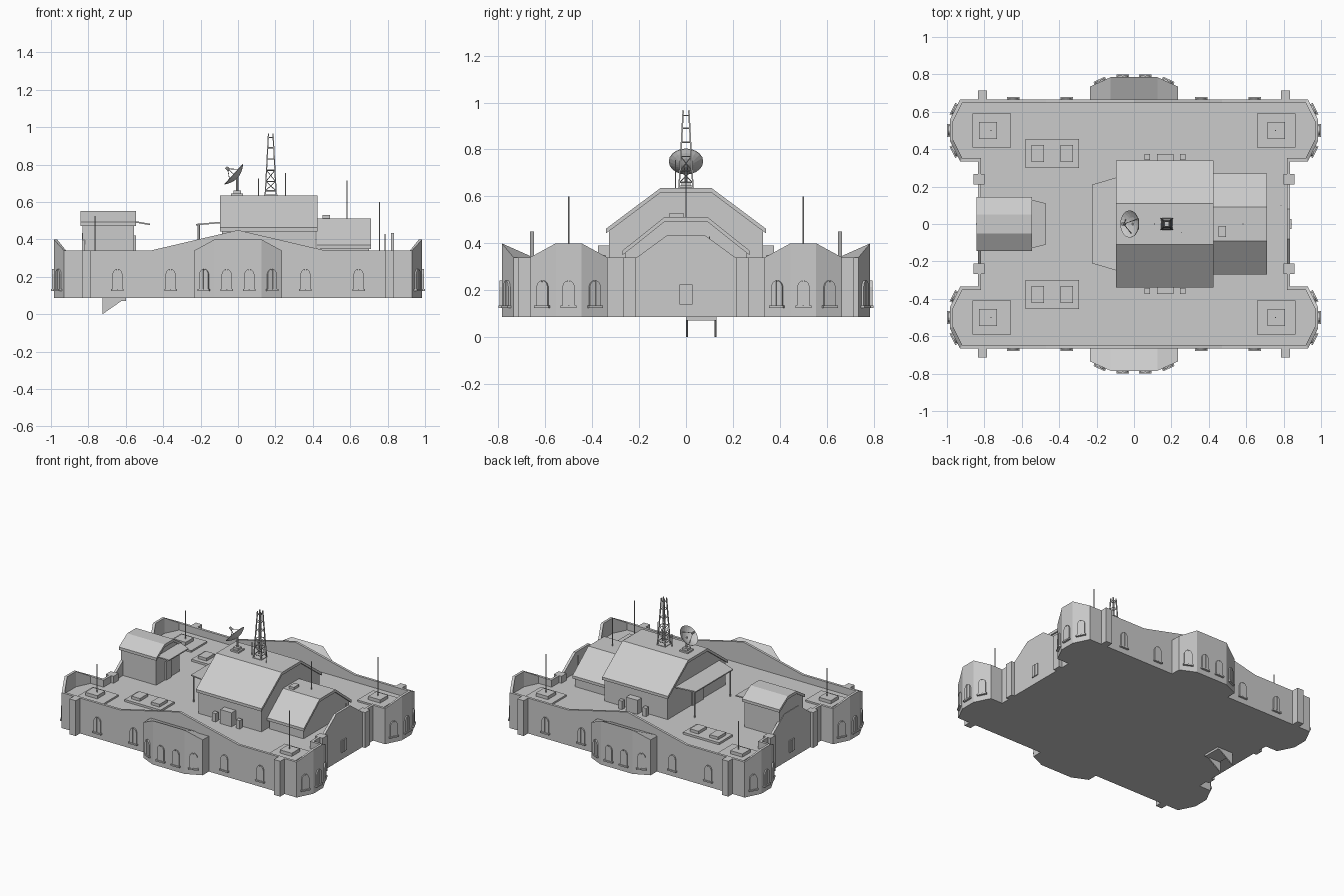
import bpy, bmesh, math
from mathutils import Vector, Matrix

if "Cube" in bpy.data.objects:
    bpy.data.objects.remove(bpy.data.objects["Cube"])

BASE, DECK = 0.087, 0.29


def loft(name, rings, closed=False):
    """Join rings of equal point count; cap the ends unless closed."""
    bm = bmesh.new()
    rows = [[bm.verts.new(p) for p in r] for r in rings]
    n = len(rows[0])
    pairs = list(zip(rows, rows[1:])) + ([(rows[-1], rows[0])] if closed else [])
    for a, b in pairs:
        for i in range(n):
            bm.faces.new((a[i], a[(i + 1) % n], b[(i + 1) % n], b[i]))
    if not closed:
        bm.faces.new(rows[0])
        bm.faces.new(rows[-1])
    bmesh.ops.recalc_face_normals(bm, faces=bm.faces)
    me = bpy.data.meshes.new(name)
    bm.to_mesh(me)
    bm.free()
    ob = bpy.data.objects.new(name, me)
    bpy.context.collection.objects.link(ob)
    return ob


def box(name, x0, x1, y0, y1, z0, z1):
    r = [(x0, y0), (x1, y0), (x1, y1), (x0, y1)]
    return loft(name, [[(x, y, z) for x, y in r] for z in (z0, z1)])


def cbox(name, x, y, w, d, z0, z1):
    return box(name, x - w / 2, x + w / 2, y - d / 2, y + d / 2, z0, z1)


def along_x(name, prof, x0, x1):
    return loft(name, [[(x, y, z) for y, z in prof] for x in (x0, x1)])


def rod(name, a, b, r=0.003, n=6):
    a, b = Vector(a), Vector(b)
    q = (b - a).to_track_quat('Z', 'Y')
    ring = [q @ Vector((r * math.cos(t * math.tau / n), r * math.sin(t * math.tau / n), 0)) for t in range(n)]
    return loft(name, [[c + p for p in ring] for c in (a, b)])


# Outer walls with a rising parapet and recessed roof deck
q = [(.835, .08, .435), (.835, .21, .34), (.835, .335, .34), (.93, .335, .34), (.985, .445, .4),
     (.985, .555, .4), (.93, .665, .34), (.47, .665, .34)]
flip = lambda pts, sx, sy: [(x * sx, y * sy, z) for x, y, z in pts]
top = (flip(q, 1, 1) + [(0, .665, .45)] + flip(q[::-1], -1, 1) +
       flip(q, -1, -1) + [(0, -.665, .45)] + flip(q[::-1], 1, -1))


def inset(pts, d):
    out = []
    for i, p in enumerate(pts):
        a, b, c = (Vector(v[:2]) for v in (pts[i - 1], p, pts[(i + 1) % len(pts)]))
        e, f = (b - a).normalized(), (c - b).normalized()
        n1, n2 = Vector((-e.y, e.x)), Vector((-f.y, f.x))
        m = b + (n1 + n2) * d / (1 + n1.dot(n2))
        out.append((m.x, m.y, p[2]))
    return out


inner = inset(top, 0.018)
setz = lambda pts, z: [(x, y, z) for x, y, _ in pts]
loft("outer_walls", [setz(top, BASE), top, inner, setz(inner, DECK)])


# Arched double windows
def window(x, y, ang):
    m = Matrix.Translation((x, y, 0)) @ Matrix.Rotation(ang, 4, 'Z')  # local +x faces outwards
    for s in (-1, 1):
        prof = [(s * .003, .135), (s * .027, .135), (s * .027, .215), (s * .021, .23), (s * .012, .239), (s * .003, .242)]
        loft("window_pane", [[m @ Vector((d, u, z)) for u, z in prof] for d in (-.005, .009)])
    for nm, w, z0, z1, d in (("window_sill", .034, .125, .135, .015), ("window_mullion", .003, .135, .235, .006)):
        r = [(-.005, -w), (d, -w), (d, w), (-.005, w)]
        loft(nm, [[m @ Vector((a, b, z)) for a, b in r] for z in (z0, z1)])


H = math.pi / 2
for sy in (-1, 1):
    # Bay in the middle of the long walls
    b = [(-.235, .65, .34), (-.235, .735, .34), (-.125, .785, .4), (.125, .785, .4), (.235, .735, .34), (.235, .65, .34)]
    b = b[:3] + b[3:] + [(.125, .65, .34), (-.125, .65, .34)]
    b = flip(b, 1, sy)
    bm = bmesh.new()
    lo = [bm.verts.new(p) for p in setz(b, BASE)]
    hi = [bm.verts.new(p) for p in b]
    for i in range(8):
        j = (i + 1) % 8
        bm.faces.new((lo[i], lo[j], hi[j], hi[i]))
    bm.faces.new(lo)
    for f in ((0, 1, 2, 7), (7, 2, 3, 6), (6, 3, 4, 5)):
        bm.faces.new([hi[k] for k in f])
    bmesh.ops.recalc_face_normals(bm, faces=bm.faces)
    me = bpy.data.meshes.new("bay")
    bm.to_mesh(me)
    bm.free()
    bpy.context.collection.objects.link(bpy.data.objects.new("bay", me))
    for sx in (-1, 1):
        window(sx * .06, sy * .785, sy * H)
        window(sx * .18, sy * .76, math.atan2(sy * .11, sx * .05))
        for x in (.36, .645):
            window(sx * x, sy * .665, sy * H)
        # Bastion windows
        window(sx * .985, sy * .5, 0 if sx > 0 else math.pi)
        window(sx * .9575, sy * .61, math.atan2(sy * .055, sx * .11))
        window(sx * .9575, sy * .39, math.atan2(-sy * .055, sx * .11))
        # Buttresses beside the bastions
        cbox("long_wall_buttress", sx * .81, sy * .685, .05, .06, BASE, .34)
        cbox("end_wall_buttress", sx * .828, sy * .24, .06, .055, BASE, .34)
        # Corner antenna pads
        px, h = (.757, .6) if sx > 0 else (-.765, .525)
        cbox("antenna_pad", sx * .76, sy * .5, .205, .18, DECK - .01, DECK + .012)
        cbox("antenna_block", sx * .76 - .02 * (sx < 0), sy * .5, .095, .09, DECK, DECK + .035)
        rod("corner_antenna", (px, sy * .5, DECK), (px, sy * .5, h))
    # Roof vents
    cbox("vent_pad", -.437, sy * .377, .285, .155, DECK - .01, DECK + .015)
    for x in (-.515, -.36):
        cbox("vent_box", x, sy * .377, .068, .09, DECK, DECK + .035)
    # Service boxes along the barn
    cbox("barn_side_porch", .167, sy * .35, .09, .05, DECK, .39)
    for x in (.07, .26):
        cbox("barn_side_unit", x, sy * .358, .03, .03, DECK, .35)

# Square windows on the end walls
for sx in (-1, 1):
    cbox("end_window", sx * .835, 0, .014, .055, .14, .225)
    cbox("end_window_bar", sx * .838, 0, .016, .006, .14, .225)


# Rooftop buildings with flat-topped roofs
def building(name, x0, x1, hw, eave, flat, topz):
    t, e = .02, .01
    w = hw - .012
    along_x(name + "_walls", [(-w, DECK - .01), (w, DECK - .01), (w, eave), (flat, topz - t / 2),
                              (-flat, topz - t / 2), (-w, eave)], x0 + e, x1 - e)
    o = [(hw, eave), (flat, topz), (-flat, topz), (-hw, eave)]
    along_x(name + "_roof", o + [(y, z - t) for y, z in o[::-1]], x0, x1)


building("barn", -.095, .425, .34, .463, .11, .635)
building("annex", .42, .71, .27, .37, .09, .513)
building("hut", -.842, -.545, .145, .492, .05, .553)


def canopy(name, x0, x1, w0, w1, z0, z1):
    loft(name, [[(x0, -w0, z0 + d), (x0, w0, z0 + d), (x1, w1, z1 + d), (x1, -w1, z1 + d)] for d in (0, .008)])


canopy("barn_canopy", -.09, -.225, .25, .21, .487, .475)
canopy("hut_canopy", -.55, -.47, .13, .11, .49, .476)
for s in (-1, 1):
    rod("canopy_post", (-.21, s * .2, DECK), (-.21, s * .2, .478), .006)
cbox("barn_door", -.088, 0, .014, .12, DECK, .42)
cbox("hut_door", -.553, 0, .014, .06, DECK, .42)

# Lattice mast
mx, z0, z1 = .175, .63, .967
half = lambda z: .03 - .018 * (z - z0) / (z1 - z0)
corner = lambda k, z: (mx + half(z) * (1, -1, -1, 1)[k % 4], half(z) * (1, 1, -1, -1)[k % 4], z)
levels = (.66, .71, .77, .83, .89, .945)
for k in range(4):
    rod("mast_leg", corner(k, z0), corner(k, z1), .0045, 4)
    for z in levels:
        rod("mast_rung", corner(k, z), corner(k + 1, z), .003, 4)
    for za, zb in zip(levels[:2], levels[1:3]):
        rod("mast_brace", corner(k, za), corner(k + 1, zb), .002, 4)
cbox("mast_base", mx, 0, .07, .07, .63, .639)

# Dish antenna: pedestal, bowl, feed
cbox("dish_base", -.005, 0, .065, .065, .63, .646)
cbox("dish_step", -.005, 0, .04, .04, .646, .662)
rod("dish_post", (-.005, 0, .66), (-.005, 0, .735), .007, 8)
axis = Vector((-.74, 0, .67)).normalized()
rot = axis.to_track_quat('Z', 'Y')
rim = Vector((-.022, 0, .748))
R, N = .073, 20
rings = [(.15, -.027), (.5, -.021), (.8, -.01), (1, 0), (1, .003), (.8, -.006), (.5, -.017), (.15, -.023)]
dish = loft("dish_bowl", [[rim + rot @ Vector((f * R * math.cos(i * math.tau / N), f * R * math.sin(i * math.tau / N), d))
                           for i in range(N)] for f, d in rings])
feed = rim + axis * .045
rod("dish_feed", feed - axis * .012, feed + axis * .012, .008, 8)
for k in range(3):
    a = k * math.tau / 3
    rod("dish_strut", rim + rot @ Vector((.05 * math.cos(a), .05 * math.sin(a), -.01)), feed, .002, 4)

# Whip antennas and small roof items
for x, y, a, h in ((.11, .0, .63, .725), (.255, -.045, .63, .755), (.583, 0, .51, .715), (.785, .1, DECK, .43)):
    rod("whip_antenna", (x, y, a), (x, y, h), .0028)
cbox("annex_roof_vent", .472, -.04, .038, .06, .505, .53)

# Folding stair under the floor
box("stair_hatch", -.72, -.6, 0, .13, .072, BASE + .002)
for y in (.004, .126):
    tri = [(-.725, 0), (-.6, BASE), (-.725, BASE)]
    loft("stair_side", [[(x, y + d, z) for x, z in tri] for d in (-.004, .004)])
